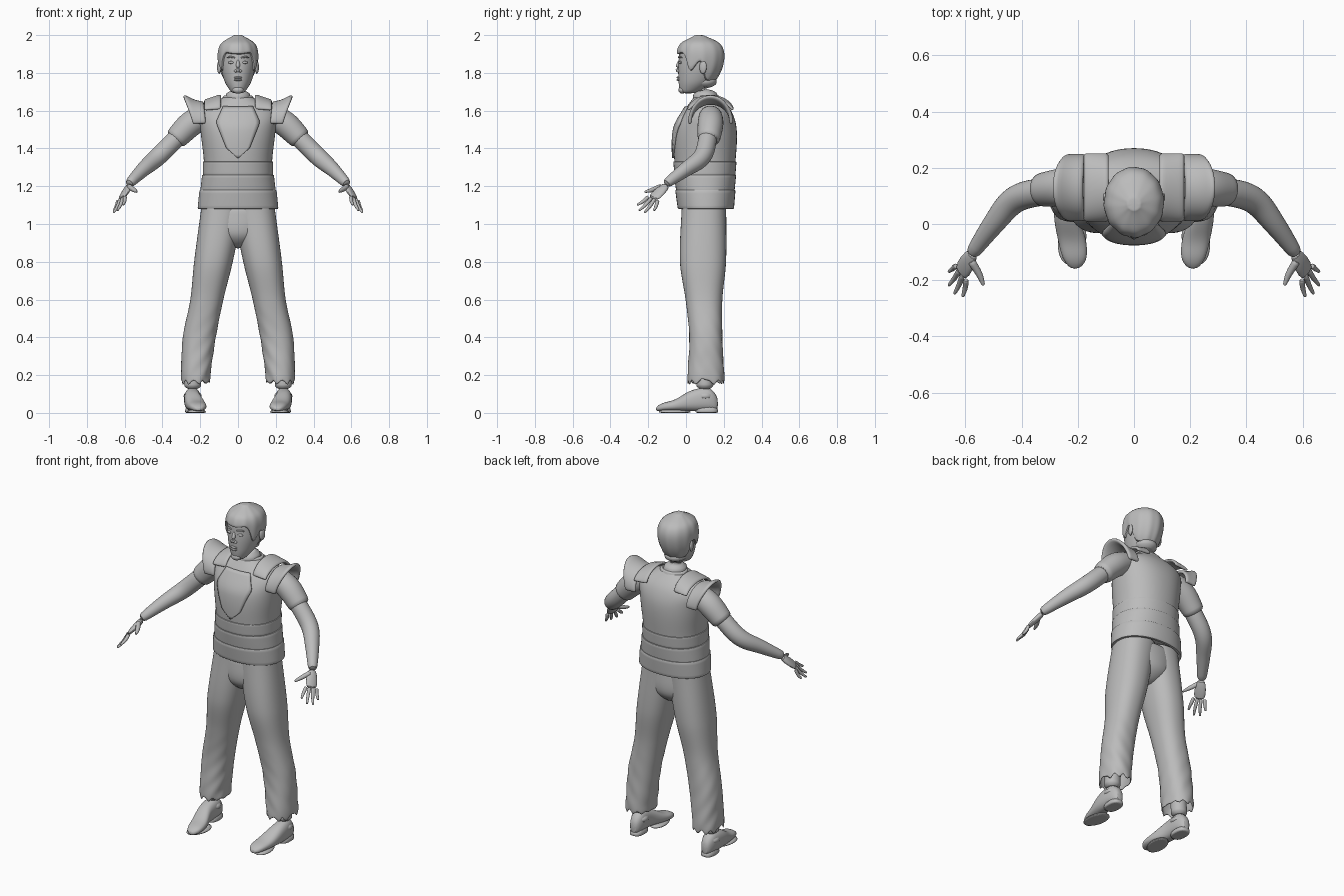
import bpy, bmesh, math
from mathutils import Vector, Matrix

cube = bpy.data.objects.get("Cube")
if cube:
    bpy.data.objects.remove(cube, do_unlink=True)

grey = bpy.data.materials.new("matte grey")
grey.use_nodes = True
grey_value = (0.5, 0.5, 0.5, 1)
grey.diffuse_color = grey_value
shader = next(node for node in grey.node_tree.nodes if node.type == 'BSDF_PRINCIPLED')
shader.inputs["Base Color"].default_value = grey_value
parts = []


def finish(name, bm, mirror=False, smooth=True, thickness=None):
    bmesh.ops.recalc_face_normals(bm, faces=bm.faces)
    mesh = bpy.data.meshes.new(name)
    bm.to_mesh(mesh)
    bm.free()
    mesh.materials.append(grey)
    part = bpy.data.objects.new(name, mesh)
    bpy.context.collection.objects.link(part)
    if thickness:
        solid = part.modifiers.new("Thickness", 'SOLIDIFY')
        solid.thickness, solid.offset = thickness, 0
    if mirror:
        part.modifiers.new("Mirror", 'MIRROR').use_mirror_merge = False
    if smooth:
        part.modifiers.new("Subdivision", 'SUBSURF').levels = 1
        part.modifiers["Subdivision"].render_levels = 1
    parts.append(part)


def skin(name, rows, closed=True, caps=True, **options):
    """Join rows of points into a surface."""
    bm = bmesh.new()
    grid = [[bm.verts.new(point) for point in row] for row in rows]
    count = len(rows[0])
    for low, high in zip(grid, grid[1:]):
        for i in range(count if closed else count - 1):
            j = (i + 1) % count
            bm.faces.new((low[i], low[j], high[j], high[i]))
    if closed and caps:
        bm.faces.new(grid[0])
        bm.faces.new(grid[-1])
    finish(name, bm, **options)


def ring(centre, side, front, count=24, power=2.0):
    """Superellipse around a centre, spanned by two half axes."""
    points = []
    for i in range(count):
        angle = math.tau * i / count
        c, s = math.cos(angle), math.sin(angle)
        c = math.copysign(abs(c) ** (2 / power), c)
        s = math.copysign(abs(s) ** (2 / power), s)
        points.append(Vector(centre) + Vector(side) * c + Vector(front) * s)
    return points


def slab(z, left, right, front, back, grow=0.0, **options):
    """Level ring filling a box outline."""
    centre = ((left + right) / 2, (front + back) / 2, z)
    return ring(centre, ((right - left) / 2 + grow, 0, 0),
                (0, (back - front) / 2 + grow, 0), **options)


def spline(table, key):
    """Smooth curve through rows sorted by their first column."""
    key = min(max(key, table[0][0]), table[-1][0])
    k = next(i for i in range(len(table) - 1) if key <= table[i + 1][0])
    before, a, b, after = (table[min(max(k + step, 0), len(table) - 1)] for step in (-1, 0, 1, 2))
    span = b[0] - a[0]
    t = (key - a[0]) / span
    values = []
    for p, q, r, s in zip(before[1:], a[1:], b[1:], after[1:]):
        start = (r - p) / (b[0] - before[0]) * span
        end = (s - q) / (after[0] - a[0]) * span
        bend = (start - (r - q)) * (1 - t) + ((r - q) - end) * t
        values.append(q + (r - q) * t + bend * t * (1 - t))
    return values


def spread(table, count, ease=False):
    """Evenly spaced keys of a table, or denser towards its end."""
    low, high = table[0][0], table[-1][0]
    for i in range(count):
        t = i / (count - 1)
        yield low + (high - low) * (math.sin(t * math.pi / 2) if ease else t)


def limb(name, path, count=12, mirror=True):
    """Round tube along a smooth path of (x, y, z, radius)."""
    table = [(i, *point) for i, point in enumerate(path)]
    stations = [spline(table, key) for key in spread(table, 3 * len(path))]
    points = [Vector(station[:3]) for station in stations]
    rows = []
    for i, station in enumerate(stations):
        heading = points[min(i + 1, len(points) - 1)] - points[max(i - 1, 0)]
        turn = heading.to_track_quat('Z', 'Y').to_matrix() * station[3]
        rows.append(ring(points[i], turn.col[0], turn.col[1], count))
    skin(name, rows, mirror=mirror)


def ball(name, centre, size, mirror=False, turn=0.0):
    bm = bmesh.new()
    place = (Matrix.Translation(centre) @ Matrix.Rotation(turn, 4, 'Z')
             @ Matrix.Diagonal((*size, 1)))
    bmesh.ops.create_uvsphere(bm, u_segments=16, v_segments=10, radius=1, matrix=place)
    finish(name, bm, mirror, smooth=False)


# Torso: height, half width, front, back
torso = [(1.1, .2, -.03, .24), (1.3, .18, -.06, .26), (1.5, .2, -.06, .27),
         (1.6, .2, -.01, .24), (1.67, .08, .04, .18)]


def torso_ring(z, grow=0.0):
    width, front, back = spline(torso, z)
    return slab(z, -width, width, front, back, grow, count=32, power=2.2)


skin("torso", [torso_ring(z) for z in spread(torso, 20, ease=True)])


# Waist wraps and the flared belt
def wrap(name, low, high, grow):
    edge = (high - low) / 20
    rows = [(low, 0), (low, grow), (low + edge, grow), (high - edge, grow), (high, grow), (high, 0)]
    skin(name, [torso_ring(z, out) for z, out in rows], caps=False)


wrap("upper_waist_wrap", 1.26, 1.33, .006)
wrap("lower_waist_wrap", 1.17, 1.26, .01)
wrap("belt_flange", 1.08, 1.18, .015)

# Breastplate that follows the chest
rows = []
for k in range(16):
    rise = .27 * k / 15
    z = 1.35 + rise
    half = max(min(1.2 * rise, .04 + .4 * rise, .2 - .45 * rise), .003)
    width, front, back = spline(torso, z)
    row = []
    for i in range(11):
        x = half * (i / 5 - 1)
        depth = (1 - abs(x / width) ** 2.2) ** (1 / 2.2)
        row.append((x, (front + back) / 2 - (back - front) / 2 * depth - .004, z))
    rows.append(row)
skin("breastplate", rows, closed=False, smooth=False, thickness=.012)


# Plates bent over the shoulders from chest to back
def arch(name, section, reach, base, tilt, thickness):
    rows = []
    for k in range(17):
        angle = tilt + (math.pi - 2 * tilt) * k / 16
        lift = math.sin(angle)
        rows.append([(low + (high - low) * max(lift, 0), .13 - reach * math.cos(angle),
                      base + (top - base) * lift) for low, high, top in section])
    skin(name, rows, closed=False, mirror=True, thickness=thickness)


flare = [i / 4 for i in range(5)]
arch("shoulder_guard", [(.17 + .07 * u, .18 + .11 * u, 1.64 + .04 * u * u) for u in flare],
     .11, 1.54, -.1, .02)
arch("shoulder_strap", [(.09 + .09 * u, .09 + .09 * u, 1.68 - .03 * u) for u in flare],
     .12, 1.59, .2, .016)
skin("collar", [slab(z, -width, width, .13 - width, .1 + width)
                for z, width in [(1.65, .09), (1.68, .08), (1.68, .07)]], caps=False)

# Arms
limb("sleeve", [(.16, .13, 1.58, .06), (.25, .13, 1.53, .07), (.34, .12, 1.44, .06)], 16)
limb("arm", [(.3, .12, 1.48, .05), (.42, .09, 1.36, .05), (.5, 0, 1.29, .04),
             (.58, -.11, 1.21, .025)], 16)

# Hands
across = Vector((.6, .8, -.3)).normalized()
wrist, knuckle = Vector((.57, -.1, 1.21)), Vector((.62, -.18, 1.13))
along = (knuckle - wrist).normalized()
thick_way = along.cross(across)
skin("palm", [ring(wrist.lerp(knuckle, t), across * width, thick_way * (.02 - .008 * t), 12)
              for t, width in [(0, .024), (.5, .036), (1, .036)]], mirror=True)
tips = {"index": (.61, -.26, 1.1), "middle": (.64, -.25, 1.07),
        "ring": (.66, -.22, 1.06), "little": (.66, -.17, 1.07)}
for i, (finger, tip) in enumerate(tips.items()):
    base = knuckle + across * .021 * (i - 1.5) - along * .01
    middle = base.lerp(Vector(tip), .5) - thick_way * .005
    limb(finger + "_finger", [(*base, .011), (*middle, .01), (*tip, .006)], 8)
limb("thumb", [(.58, -.13, 1.2, .016), (.55, -.18, 1.18, .013), (.535, -.22, 1.17, .006)], 8)

# Trousers: height, inner side, outer side, front, back
leg = [(.2, .15, .3, .01, .2), (.4, .12, .29, .02, .19), (.6, .08, .25, 0, .19),
       (.8, .03, .23, -.03, .21), (1.1, -.03, .19, -.02, .21)]
rows = []
for k, z in enumerate(spread([(.17,), (1.1,)], 40)):
    row = slab(z, *spline(leg, z), count=28, power=2.3)
    for i, point in enumerate(row):
        fold = .004 * max(0, 1 - z / .6) * math.sin(i * 1.3 + z * 55)
        point += Vector((fold, fold, 0))
        if k == 0:  # torn hem
            point.z += .02 * math.sin(i * 2.4) - .01 * (i % 3)
    rows.append(row)
skin("trouser_leg", rows, caps=False, mirror=True, thickness=.006)
seat = [(.87, .03, .05, .14), (.93, .15, -.02, .21), (1.1, .19, -.02, .21)]
rows = []
for z in spread(seat, 8):
    width, front, back = spline(seat, z)
    rows.append(slab(z, -width, width, front, back))
skin("trouser_seat", rows)

# Shoes: length position, centre, half width, top
shoe = [(-.16, .21, .015, .03), (-.13, .21, .04, .05), (-.06, .22, .05, .07),
        (.03, .24, .045, .12), (.13, .24, .04, .13), (.17, .24, .02, .08)]
rows = []
for y in spread(shoe, 16):
    x, width, top = spline(shoe, y)
    middle = (top + .01) / 2
    rows.append(ring((x, y, middle), (width, 0, 0), (0, 0, top - middle), power=2.4))
skin("shoe", rows, mirror=True)
limb("shoe_ankle", [(.24, .1, .07, .05), (.24, .1, .15, .046), (.235, .1, .24, .046)], 16)
skin("shoe_heel", [ring((.24, .11, z), (.04, 0, 0), (0, .06, 0), power=2.6)
                   for z in (0, .002, .04)], mirror=True)
skin("shoe_sole", [ring((.22, -.06, z), (.05, 0, 0), (-.01, .085, 0))
                   for z in (0, .002, .018)], mirror=True)

# Head and neck: height, half width, front, back
head = [(1.69, .03, -.03, .05), (1.75, .07, -.04, .14), (1.86, .095, -.04, .19),
        (1.95, .08, -.02, .17), (1.99, .01, .06, .08)]
rows = []
for z in spread(head, 24, ease=True):
    width, front, back = spline(head, z)
    rows.append(slab(z, -width, width, front, back, count=28))
skin("head", rows)
limb("neck", [(0, .12, 1.6, .09), (0, .1, 1.68, .065), (0, .1, 1.78, .065)], 20, mirror=False)

# Hair cap with a hairline set by direction: facing back, height
hairline = [(-1, 1.9), (-.7, 1.9), (-.4, 1.8), (0, 1.87), (.4, 1.77), (1, 1.75)]
rows = []
for k in range(13):
    t = min(k / 11, 1)
    row = []
    for i in range(40):
        angle = math.tau * i / 40
        c, s = math.cos(angle), math.sin(angle)
        z = 1.99 - (1.99 - spline(hairline, s)[0]) * t ** 1.8
        grow = -.01 if k == 12 else .012 + .003 * math.sin(i * 1.9) * t
        width, front, back = spline(head, z)
        row.append(((width + grow) * c, (front + back) / 2 + ((back - front) / 2 + grow) * s,
                    z + .01 * (1 - t)))
    rows.append(row)
skin("hair", rows)

# Face
limb("nose", [(0, -.03, 1.87, .007), (0, -.045, 1.83, .012), (0, -.04, 1.805, .01)], mirror=False)
ball("nostril_wing", (.012, -.04, 1.81), (.009, .01, .008), True)
ball("eye", (.037, -.03, 1.855), (.016, .008, .007), True, .25)
limb("eyebrow", [(.016, -.04, 1.88, .004), (.04, -.035, 1.885, .005), (.06, -.02, 1.88, .003)], 8)
for name, height in (("upper_lip", 1.775), ("lower_lip", 1.763)):
    ball(name, (0, -.04, height), (.022, .01, .006))
ball("chin", (0, -.02, 1.71), (.03, .02, .02))
ball("ear", (.1, .09, 1.83), (.01, .02, .035), True, -.3)

# Smooth shading with crisp plate edges
bpy.ops.object.select_all(action='DESELECT')
for part in parts:
    part.select_set(True)
bpy.context.view_layer.objects.active = parts[0]
bpy.ops.object.shade_smooth_by_angle(angle=math.radians(50))
